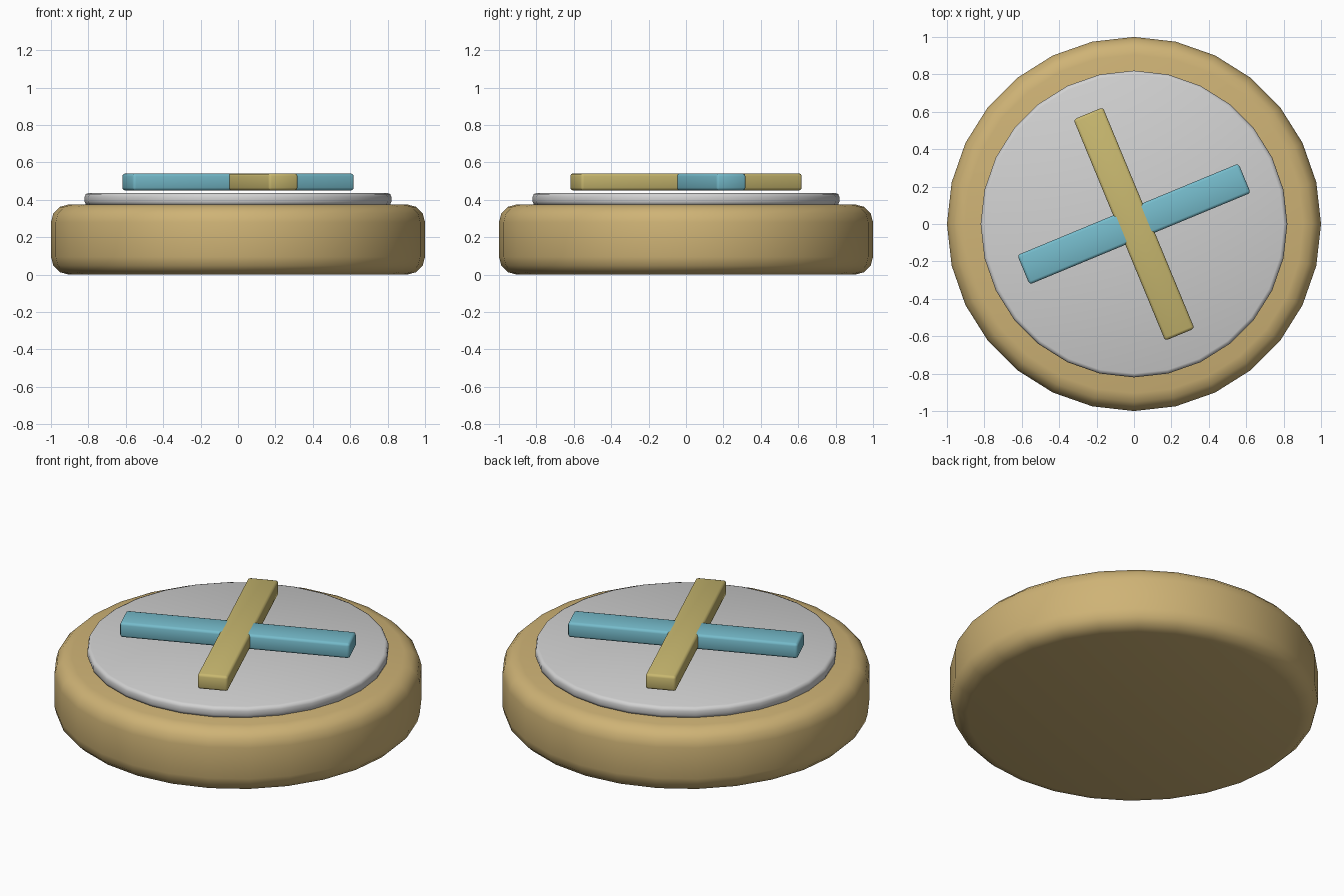
import bpy
import math

cube = bpy.data.objects.get("Cube")
if cube:
    bpy.data.objects.remove(cube, do_unlink=True)


def material(name, color):
    mat = bpy.data.materials.new(name)
    mat.use_nodes = True
    mat.diffuse_color = (*color, 1)
    mat.node_tree.nodes["Principled BSDF"].inputs["Base Color"].default_value = (*color, 1)
    return mat


tan = material("tan", (0.62, 0.45, 0.18))
silver = material("silver", (0.64, 0.64, 0.64))
blue = material("sky_blue", (0.18, 0.50, 0.60))
yellow = material("mustard", (0.58, 0.48, 0.16))


def finish(name, mat, bevel, segments):
    """Name the active object, round its edges and smooth it."""
    obj = bpy.context.object
    obj.name = name
    obj.data.materials.append(mat)
    bpy.ops.object.transform_apply(location=False, rotation=False, scale=True)
    mod = obj.modifiers.new("rounded_edges", "BEVEL")
    mod.width = bevel
    mod.segments = segments
    mod.limit_method = "ANGLE"
    mod.angle_limit = math.radians(40)
    bpy.ops.object.modifier_apply(modifier=mod.name)
    bpy.ops.object.shade_smooth_by_angle(angle=math.radians(50))
    return obj


def disc(name, radius, bottom, top, mat, bevel, segments):
    bpy.ops.mesh.primitive_cylinder_add(
        vertices=28, radius=radius, depth=top - bottom,
        location=(0, 0, (bottom + top) / 2))
    return finish(name, mat, bevel, segments)


def bar(name, angle, top, mat):
    bottom = 0.45
    bpy.ops.mesh.primitive_cube_add(
        size=1, location=(0, 0, (bottom + top) / 2),
        rotation=(0, 0, math.radians(angle)))
    bpy.context.object.scale = (1.28, 0.17, top - bottom)
    return finish(name, mat, 0.015, 2)


# Round body and the raised plate on it
disc("body", 1.0, 0, 0.375, tan, 0.095, 3)
disc("top_plate", 0.82, 0.37, 0.436, silver, 0.02, 2)

# Crossed bars hovering just above the plate
bar("blue_bar", 22.5, 0.54, blue)
bar("yellow_bar", -67.5, 0.541, yellow)
